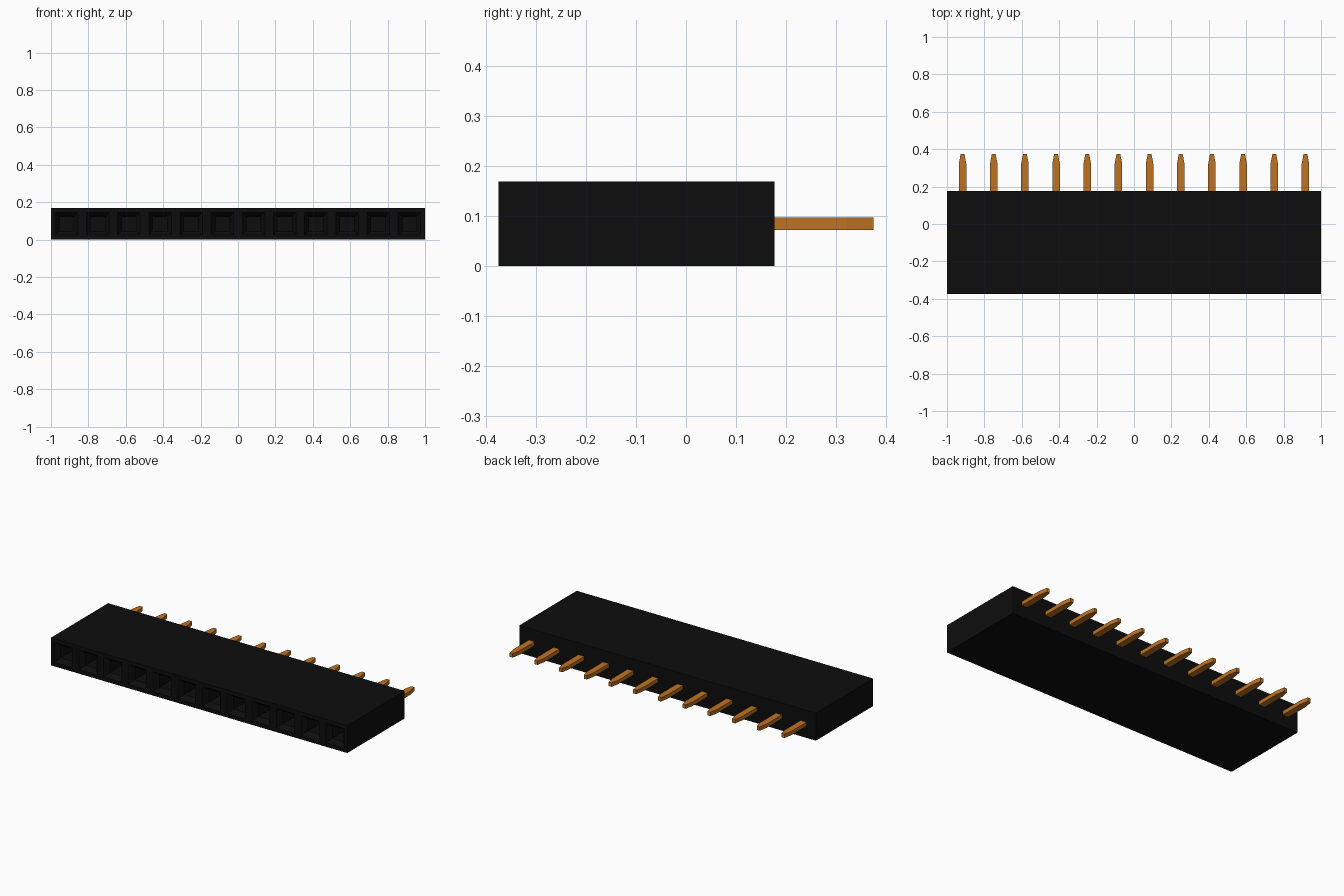
import bpy
import bmesh

if "Cube" in bpy.data.objects:
    bpy.data.objects.remove(bpy.data.objects["Cube"], do_unlink=True)

COUNT = 12
PITCH = 2 / COUNT
HEIGHT = 0.168
FRONT, BACK = -0.375, 0.177
PIN_Z = HEIGHT / 2


def material(name, color):
    m = bpy.data.materials.new(name)
    m.use_nodes = True
    m.diffuse_color = color
    bsdf = m.node_tree.nodes["Principled BSDF"]
    bsdf.inputs["Base Color"].default_value = color
    bsdf.inputs["Roughness"].default_value = 0.6
    return m


def finish(bm, name, mat):
    bmesh.ops.remove_doubles(bm, verts=bm.verts, dist=1e-5)
    bmesh.ops.recalc_face_normals(bm, faces=bm.faces)
    mesh = bpy.data.meshes.new(name)
    bm.to_mesh(mesh)
    bm.free()
    mesh.materials.append(mat)
    obj = bpy.data.objects.new(name, mesh)
    bpy.context.collection.objects.link(obj)
    return obj


def ring(bm, x, y, half_w, half_h):
    """Rectangular loop of vertices facing the front."""
    return [bm.verts.new((x + sx * half_w, y, HEIGHT / 2 + sz * half_h))
            for sx, sz in ((-1, -1), (1, -1), (1, 1), (-1, 1))]


def bridge(bm, a, b, sides=range(4)):
    for i in sides:
        j = (i + 1) % 4
        bm.faces.new((a[i], a[j], b[j], b[i]))


black = material("black plastic", (0.004, 0.004, 0.004, 1))
gold = material("gold metal", (0.52, 0.17, 0.016, 1))
centers = [-1 + PITCH * (i + 0.5) for i in range(COUNT)]

# Housing: a row of cells, each with a funnel-mouthed square socket
bm = bmesh.new()
for i, x in enumerate(centers):
    back = ring(bm, x, BACK, PITCH / 2, HEIGHT / 2)
    outer = ring(bm, x, FRONT, PITCH / 2, HEIGHT / 2)
    mouth = ring(bm, x, FRONT, 0.06, 0.06)
    throat = ring(bm, x, FRONT + 0.03, 0.038, 0.038)
    floor = ring(bm, x, FRONT + 0.40, 0.038, 0.038)
    # Only the end cells have a side wall
    walls = [0, 2] + ([3] if i == 0 else []) + ([1] if i == COUNT - 1 else [])
    bridge(bm, back, outer, walls)
    bridge(bm, outer, mouth)
    bridge(bm, mouth, throat)
    bridge(bm, throat, floor)
    bm.faces.new(floor)
    bm.faces.new(back)
finish(bm, "housing", black)

# Pins: flat blades with tapered tips
outline = [(-0.02, BACK - 0.01), (0.02, BACK - 0.01), (0.02, 0.322),
           (0.01, 0.375), (-0.01, 0.375), (-0.02, 0.322)]
for i, x in enumerate(centers):
    bm = bmesh.new()
    base = bm.faces.new([bm.verts.new((px, py, -0.012)) for px, py in outline])
    top = bmesh.ops.extrude_face_region(bm, geom=[base])["geom"]
    bmesh.ops.translate(bm, vec=(0, 0, 0.024),
                        verts=[v for v in top if isinstance(v, bmesh.types.BMVert)])
    pin = finish(bm, f"pin_{i + 1}", gold)
    pin.location = (x, 0, PIN_Z)
